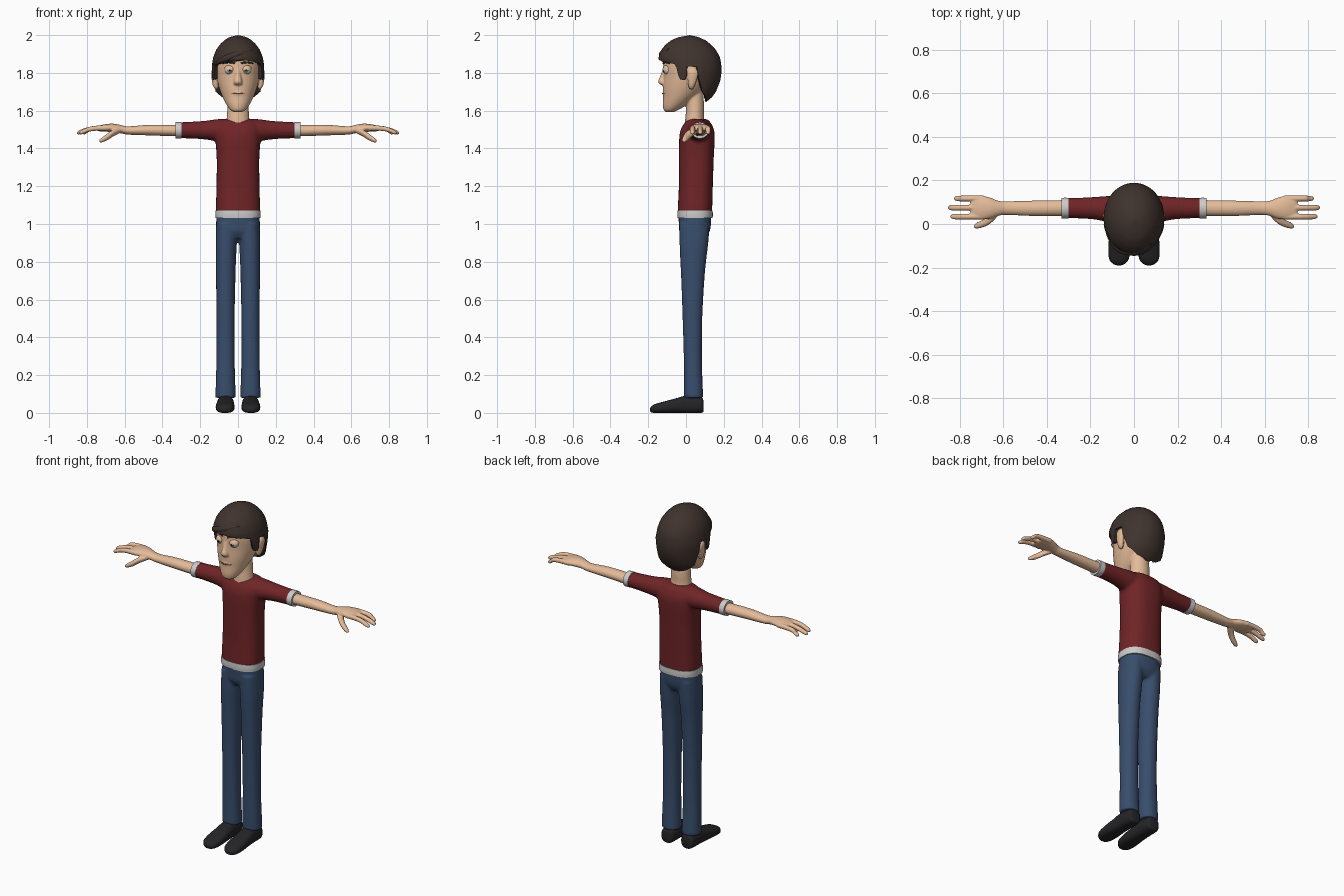
import bpy, bmesh
from math import sin, cos, pi, radians
from mathutils import Vector, Matrix


def mat(name, r, g, b):
    m = bpy.data.materials.new(name)
    m.diffuse_color = (r, g, b, 1)
    return m


SKIN = mat("skin", 0.78, 0.5, 0.32)
HAIR = mat("hair", 0.05, 0.033, 0.027)
RED = mat("shirt_red", 0.16, 0.018, 0.02)
TRIM = mat("trim_grey", 0.55, 0.55, 0.57)
DENIM = mat("denim", 0.04, 0.075, 0.15)
BLACK = mat("shoe_black", 0.018, 0.018, 0.02)
WHITE = mat("eye_white", 0.85, 0.85, 0.83)
GREEN = mat("iris_green", 0.1, 0.2, 0.14)
PUPIL = mat("pupil_black", 0.005, 0.005, 0.005)
LIP = mat("mouth_line", 0.3, 0.13, 0.09)


def lerp_table(table, t):
    for p, q in zip(table, table[1:]):
        if t <= q[0]:
            k = max(0, (t - p[0]) / (q[0] - p[0]))
            return [a + (b - a) * k for a, b in zip(p, q)][1:]
    return list(table[-1][1:])


def smooth_rings(rings, steps=4):
    # Catmull-Rom interpolation of ring parameters
    pts = [rings[0]] + list(rings) + [rings[-1]]
    out = []
    for i in range(1, len(pts) - 2):
        p0, p1, p2, p3 = pts[i - 1:i + 3]
        for s in range(steps):
            t = s / steps
            out.append([b + 0.5 * t * (c - a + t * (2 * a - 5 * b + 4 * c - d + t * (3 * (b - c) + d - a)))
                        for a, b, c, d in zip(p0, p1, p2, p3)])
    return out + [list(rings[-1])]


def loft(bm, axis, rings, mirror=False, power=2.0, n=32):
    # rings: position on axis, two centre coordinates, two radii
    for side in ((1, -1) if mirror else (1,)):
        loops = []
        for t, a, b, ra, rb in smooth_rings(rings):
            loop = []
            for i in range(n):
                c, s = cos(2 * pi * i / n), sin(2 * pi * i / n)
                u = a + max(ra, .001) * abs(c) ** (2 / power) * (1 if c > 0 else -1)
                v = b + max(rb, .001) * abs(s) ** (2 / power) * (1 if s > 0 else -1)
                x, y, z = {'x': (t, u, v), 'y': (u, t, v), 'z': (u, v, t)}[axis]
                loop.append(bm.verts.new((x * side, y, z)))
            loops.append(loop)
        for p, q in zip(loops, loops[1:]):
            for i in range(n):
                bm.faces.new((p[i], p[(i + 1) % n], q[(i + 1) % n], q[i]))
        bm.faces.new(loops[0])
        bm.faces.new(loops[-1])


def finish(bm, name, material, voxel=0, smooth=4):
    bmesh.ops.recalc_face_normals(bm, faces=bm.faces[:])
    me = bpy.data.meshes.new(name)
    bm.to_mesh(me)
    bm.free()
    ob = bpy.data.objects.new(name, me)
    bpy.context.collection.objects.link(ob)
    me.materials.append(material)
    if voxel:
        r = ob.modifiers.new("blend", 'REMESH')
        r.mode, r.voxel_size, r.use_smooth_shade = 'VOXEL', voxel, True
        s = ob.modifiers.new("soften", 'SMOOTH')
        s.factor, s.iterations = 0.5, smooth
    else:
        bpy.ops.object.select_all(action='DESELECT')
        bpy.context.view_layer.objects.active = ob
        ob.select_set(True)
        bpy.ops.object.shade_smooth_by_angle(angle=radians(50))
    return ob


def ball(name, material, loc, size, cut=None):
    bm = bmesh.new()
    bmesh.ops.create_uvsphere(bm, u_segments=24, v_segments=16, radius=1,
                              matrix=Matrix.Translation(loc) @ Matrix.Diagonal((*size, 1)))
    if cut:
        bmesh.ops.bisect_plane(bm, geom=bm.verts[:] + bm.edges[:] + bm.faces[:], plane_co=cut,
                               plane_no=(0, -.25, 1), clear_inner=True)
    finish(bm, name, material)


def strand(name, material, pts, radius):
    cu = bpy.data.curves.new(name, 'CURVE')
    cu.dimensions, cu.bevel_depth, cu.use_fill_caps = '3D', radius, True
    sp = cu.splines.new('NURBS')
    sp.points.add(len(pts) - 1)
    for p, (x, y, z, r) in zip(sp.points, pts):
        p.co, p.radius = (x, y, z, 1), r
    sp.order_u, sp.use_endpoint_u = 3, True
    cu.materials.append(material)
    bpy.context.collection.objects.link(bpy.data.objects.new(name, cu))


# Head with neck, nose and ears
bm = bmesh.new()
loft(bm, 'z', [(1.592, 0, -.085, .02, .02), (1.603, 0, -.08, .04, .038), (1.63, 0, -.06, .06, .063),
               (1.67, 0, -.034, .081, .087), (1.72, 0, -.01, .1, .112), (1.78, 0, .011, .115, .13),
               (1.85, 0, .02, .12, .14), (1.92, 0, .015, .1, .118), (1.96, 0, .02, .05, .05)])
loft(bm, 'z', [(1.5, 0, .05, .067, .06), (1.56, 0, .046, .06, .05), (1.62, 0, .048, .056, .048),
               (1.72, 0, .04, .05, .05)])
loft(bm, 'z', [(1.732, 0, -.113, .01, .01), (1.742, 0, -.12, .023, .021), (1.758, 0, -.124, .022, .024),
               (1.79, 0, -.116, .014, .018), (1.835, 0, -.107, .012, .012)], n=16)
loft(bm, 'z', [(1.682, 0, -.11, .02, .006), (1.69, 0, -.11, .034, .016), (1.698, 0, -.11, .02, .006)], n=16)
loft(bm, 'z', [(1.712, .113, .028, .006, .008), (1.735, .12, .03, .014, .019), (1.79, .128, .036, .014, .029),
               (1.815, .127, .036, .012, .024), (1.826, .125, .036, .006, .01)], True, n=16)
finish(bm, "head", SKIN, 0.005, 5)

# Hair cap: columns from the crown down to a hairline that varies round the head
PROFILE = [(1.64, .04, .1, .06), (1.67, -.01, .137, .1), (1.70, -.05, .158, .124), (1.76, -.13, .182, .138),
           (1.82, -.14, .19, .141), (1.88, -.146, .181, .132), (1.92, -.132, .16, .117), (1.95, -.108, .133, .096),
           (1.975, -.075, .1, .07), (1.99, -.035, .065, .042), (2.0, .02, .02, .001)]
HAIRLINE = [(0, 1.872), (45, 1.856), (62, 1.845), (67, 1.765), (80, 1.762), (84, 1.835), (103, 1.83),
            (108, 1.70), (130, 1.66), (180, 1.645)]
bm = bmesh.new()
N, ROWS = 120, 18
crown = bm.verts.new((0, .02, 2.0))
cols = []
for i in range(N):
    a = 360 * i / N
    low = lerp_table(HAIRLINE, min(a, 360 - a))[0]
    col = []
    for j in range(1, ROWS + 2):
        k = min(j, ROWS) / ROWS
        z = 2 - (2 - low) * (1 - cos(k * pi / 2)) ** .9
        yf, yb, w = lerp_table(PROFILE, z)
        f = .78 if j > ROWS else 1
        cy, ry = (yf + yb) / 2, (yb - yf) / 2
        col.append(bm.verts.new((f * w * sin(radians(a)), cy - f * ry * cos(radians(a)), z + (1 - f) * .03)))
    cols.append(col)
for i in range(N):
    p, q = cols[i], cols[(i + 1) % N]
    bm.faces.new((crown, p[0], q[0]))
    for j in range(ROWS):
        bm.faces.new((p[j], p[j + 1], q[j + 1], q[j]))
finish(bm, "hair", HAIR)

# Swept fringe locks
strand("fringe_lock_upper", HAIR, [(.075, -.09, 1.925, .3), (.03, -.125, 1.91, 1), (-.04, -.128, 1.885, 1.2),
                                   (-.095, -.095, 1.862, 1), (-.125, -.04, 1.845, .3)], .016)
strand("fringe_lock_lower", HAIR, [(.09, -.085, 1.885, .5), (.04, -.126, 1.88, 1), (-.03, -.128, 1.872, 1),
                                   (-.1, -.085, 1.855, .5)], .013)

# Face features
for s, side in ((1, "left"), (-1, "right")):
    x = .043 * s
    ball(f"{side}_eye", WHITE, (x, -.094, 1.815), (.027, .027, .025))
    ball(f"{side}_iris", GREEN, (x, -.117, 1.815), (.0125, .006, .0125))
    ball(f"{side}_pupil", PUPIL, (x, -.1215, 1.815), (.006, .003, .006))
    ball(f"{side}_eyelid", SKIN, (x, -.094, 1.816), (.03, .03, .028), (x, -.094, 1.822))
    strand(f"{side}_eyebrow", HAIR, [(.016 * s, -.12, 1.85, .8), (.045 * s, -.117, 1.862, 1),
                                     (.08 * s, -.087, 1.85, .5)], .006)
strand("mouth", LIP, [(-.037, -.112, 1.69, .5), (-.02, -.125, 1.69, 1), (.02, -.125, 1.69, 1),
                      (.037, -.112, 1.69, .5)], .003)

# Shirt: torso blended with sleeves
bm = bmesh.new()
loft(bm, 'z', [(1.05, 0, .047, .115, .09), (1.09, 0, .048, .117, .091), (1.2, 0, .052, .114, .09),
               (1.35, 0, .055, .113, .092), (1.45, 0, .058, .12, .094), (1.5, 0, .06, .12, .088),
               (1.54, 0, .062, .105, .066), (1.556, 0, .064, .075, .045)], power=2.5)
loft(bm, 'x', [(.03, .062, 1.495, .06, .06), (.1, .066, 1.496, .063, .06), (.17, .072, 1.497, .053, .05),
               (.24, .073, 1.497, .048, .045), (.315, .073, 1.496, .046, .042)], True)
finish(bm, "shirt", RED, 0.009, 4)

# Light hem and sleeve cuffs
bm = bmesh.new()
loft(bm, 'z', [(1.032, 0, .048, .119, .093), (1.05, 0, .048, .12, .094), (1.072, 0, .048, .119, .093)], power=2.5, n=48)
finish(bm, "shirt_hem", TRIM)
bm = bmesh.new()
loft(bm, 'x', [(.3, .073, 1.496, .047, .043), (.315, .073, 1.496, .0475, .0435), (.332, .073, 1.496, .047, .043)], True)
finish(bm, "sleeve_cuffs", TRIM)

# Arms, palms, three fingers and a thumb per hand
bm = bmesh.new()
loft(bm, 'x', [(.28, .075, 1.495, .036, .031), (.35, .073, 1.495, .036, .030), (.47, .072, 1.497, .035, .028),
               (.58, .073, 1.495, .031, .022), (.62, .072, 1.502, .034, .022), (.66, .073, 1.508, .048, .023),
               (.70, .075, 1.509, .055, .02), (.735, .075, 1.506, .052, .015), (.75, .075, 1.505, .04, .008)], True)
for y, tip in ((.117, .825), (.075, .853), (.034, .842)):
    loft(bm, 'x', [(.69, y, 1.508, .014, .014), (.75, y, 1.507, .0135, .0135), (.79, y, 1.501, .0135, .013),
                   (tip - .02, y, 1.488, .013, .012), (tip - .006, y, 1.483, .01, .009),
                   (tip, y, 1.482, .004, .004)], True, n=16)
loft(bm, 'x', [(.625, .055, 1.495, .02, .014), (.66, .025, 1.482, .024, .018), (.69, .004, 1.462, .018, .018),
               (.72, -.007, 1.445, .014, .013), (.735, -.012, 1.439, .005, .006)], True, n=16)
finish(bm, "arms", SKIN, 0.004, 3)

# Trousers: hips blended with both legs
bm = bmesh.new()
loft(bm, 'z', [(.925, 0, .044, .09, .06), (.96, 0, .045, .115, .08), (1.0, 0, .047, .116, .085),
               (1.05, 0, .047, .114, .087)], power=2.4)
loft(bm, 'z', [(.08, .066, .04, .054, .051), (.18, .066, .038, .051, .049), (.3, .066, .036, .048, .048),
               (.5, .066, .034, .048, .052), (.7, .065, .036, .051, .061), (.8, .064, .038, .053, .068),
               (.9, .062, .042, .056, .076), (1.0, .058, .045, .056, .08)], True, power=2.2)
finish(bm, "trousers", DENIM, 0.008, 3)

# Shoes
bm = bmesh.new()
loft(bm, 'y', [(.092, .065, .036, .022, .03), (.078, .065, .042, .04, .042), (0, .066, .045, .044, .045),
               (-.05, .067, .039, .046, .039), (-.11, .068, .031, .05, .031), (-.16, .069, .024, .045, .024),
               (-.182, .069, .019, .028, .017), (-.19, .069, .017, .01, .008)], True, power=2.6)
finish(bm, "shoes", BLACK)
